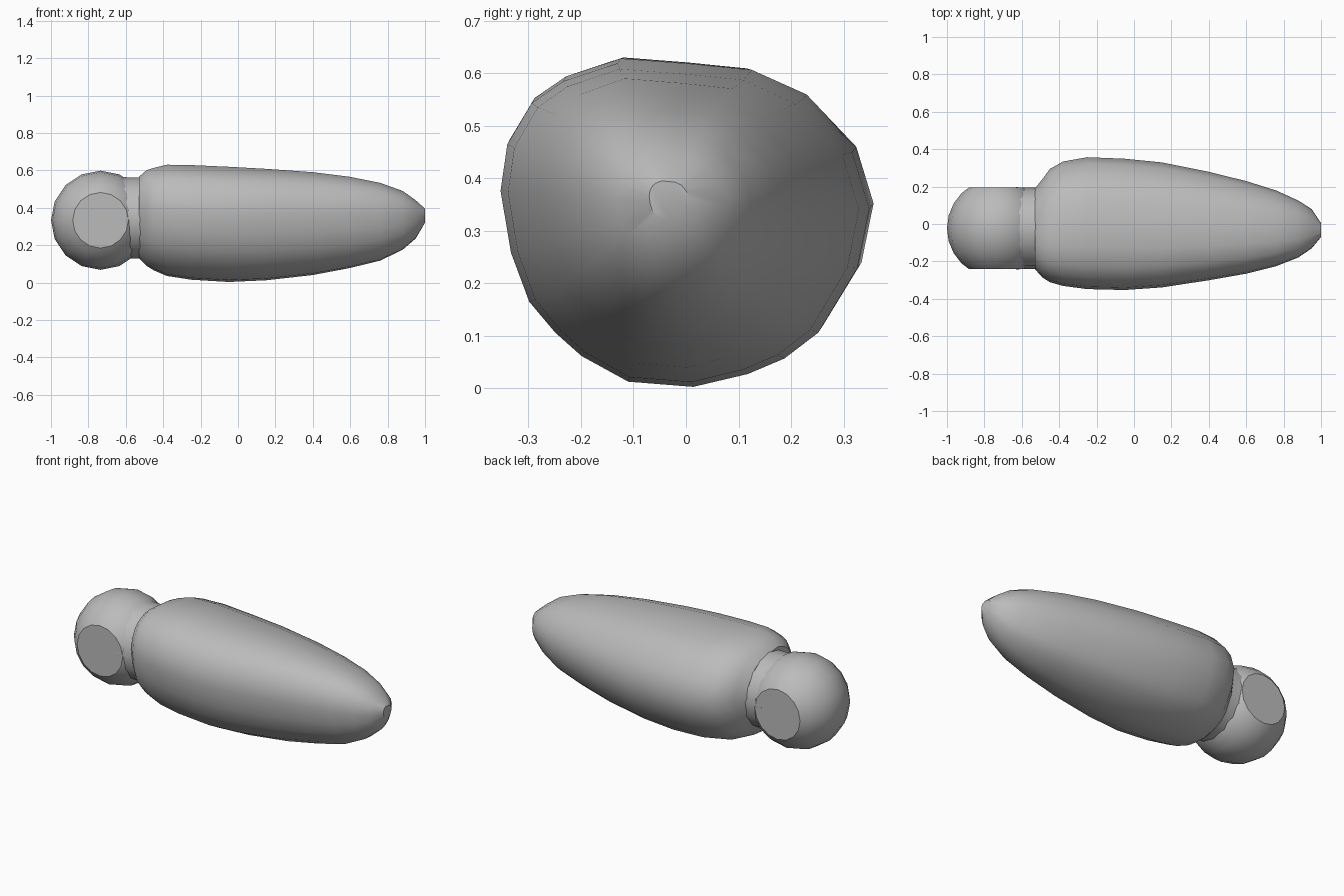
import bpy, bmesh, math
from mathutils import Matrix, Vector

cube = bpy.data.objects.get("Cube")
if cube:
    bpy.data.objects.remove(cube, do_unlink=True)

grey = bpy.data.materials.new("plain grey")
grey.use_nodes = True
colour = (0.5, 0.5, 0.5, 1)
grey.diffuse_color = colour
grey.node_tree.nodes["Principled BSDF"].inputs["Base Color"].default_value = colour


def finish(bm, name, angle):
    bmesh.ops.recalc_face_normals(bm, faces=bm.faces)
    mesh = bpy.data.meshes.new(name)
    bm.to_mesh(mesh)
    bm.free()
    obj = bpy.data.objects.new(name, mesh)
    bpy.context.collection.objects.link(obj)
    mesh.materials.append(grey)
    bpy.ops.object.select_all(action='DESELECT')
    obj.select_set(True)
    bpy.context.view_layer.objects.active = obj
    bpy.ops.object.shade_smooth_by_angle(angle=math.radians(angle))
    return obj


def loft(rings):
    """Skin closed rings of equal length and cap both ends."""
    bm = bmesh.new()
    loops = [[bm.verts.new(p) for p in ring] for ring in rings]
    n = len(loops[0])
    for a, b in zip(loops, loops[1:]):
        for i in range(n):
            j = (i + 1) % n
            bm.faces.new((a[i], a[j], b[j], b[i]))
    bm.faces.new(loops[0])
    bm.faces.new(loops[-1])
    return bm


# Long tapered body: one slightly lopsided section, scaled at each station
section = [(0.353, 0.345), (0.32, 0.455), (0.225, 0.557), (0.12, 0.605),
           (0.0, 0.617), (-0.13, 0.627), (-0.235, 0.592), (-0.295, 0.55),
           (-0.342, 0.47), (-0.355, 0.38), (-0.335, 0.26), (-0.3, 0.165),
           (-0.25, 0.105), (-0.2, 0.06), (-0.11, 0.01), (0.015, 0.0),
           (0.12, 0.025), (0.19, 0.055), (0.255, 0.105), (0.33, 0.23)]
unit = [(y / 0.354, (z - 0.3135) / 0.3135) for y, z in section]
# x, y low, y high, z low, z high
stations = [(-0.53, -0.24, 0.19, 0.13, 0.565), (-0.49, -0.285, 0.24, 0.09, 0.6),
            (-0.45, -0.31, 0.295, 0.065, 0.613), (-0.38, -0.33, 0.335, 0.035, 0.63),
            (-0.25, -0.347, 0.358, 0.015, 0.628), (-0.05, -0.352, 0.35, 0.003, 0.619),
            (0.15, -0.338, 0.33, 0.012, 0.608), (0.4, -0.3, 0.28, 0.04, 0.59),
            (0.6, -0.265, 0.23, 0.078, 0.565), (0.76, -0.225, 0.18, 0.117, 0.533),
            (0.88, -0.178, 0.125, 0.175, 0.49), (0.95, -0.13, 0.08, 0.235, 0.44),
            (1.0, -0.07, 0.005, 0.32, 0.395)]
rings = []
for x, y0, y1, z0, z1 in stations:
    rings.append([(x, (y0 + y1) / 2 + u * (y1 - y0) / 2,
                   (z0 + z1) / 2 + v * (z1 - z0) / 2) for u, v in unit])
finish(loft(rings), "tapered_body", 35)

# Short neck joining the ball to the body
neck = [[(x, -0.023 + r * math.cos(math.tau * i / 16),
          0.345 + r * math.sin(math.tau * i / 16)) for i in range(16)]
        for x, r in ((-0.63, 0.22), (-0.58, 0.217), (-0.5, 0.217))]
finish(loft(neck), "neck", 30)

# Ball head with two flat sides
bm = bmesh.new()
bmesh.ops.create_uvsphere(
    bm, u_segments=16, v_segments=12, radius=0.265,
    matrix=Matrix.Translation((-0.735, -0.023, 0.333)) @ Matrix.Rotation(math.pi / 2, 4, 'X'))
for y, direction in ((-0.24, -1), (0.195, 1)):
    cut = bmesh.ops.bisect_plane(
        bm, geom=bm.verts[:] + bm.edges[:] + bm.faces[:],
        plane_co=Vector((0, y, 0)), plane_no=Vector((0, direction, 0)), clear_outer=True)
    edges = [e for e in cut["geom_cut"] if isinstance(e, bmesh.types.BMEdge)]
    bmesh.ops.contextual_create(bm, geom=edges)
finish(bm, "ball_head", 28)
